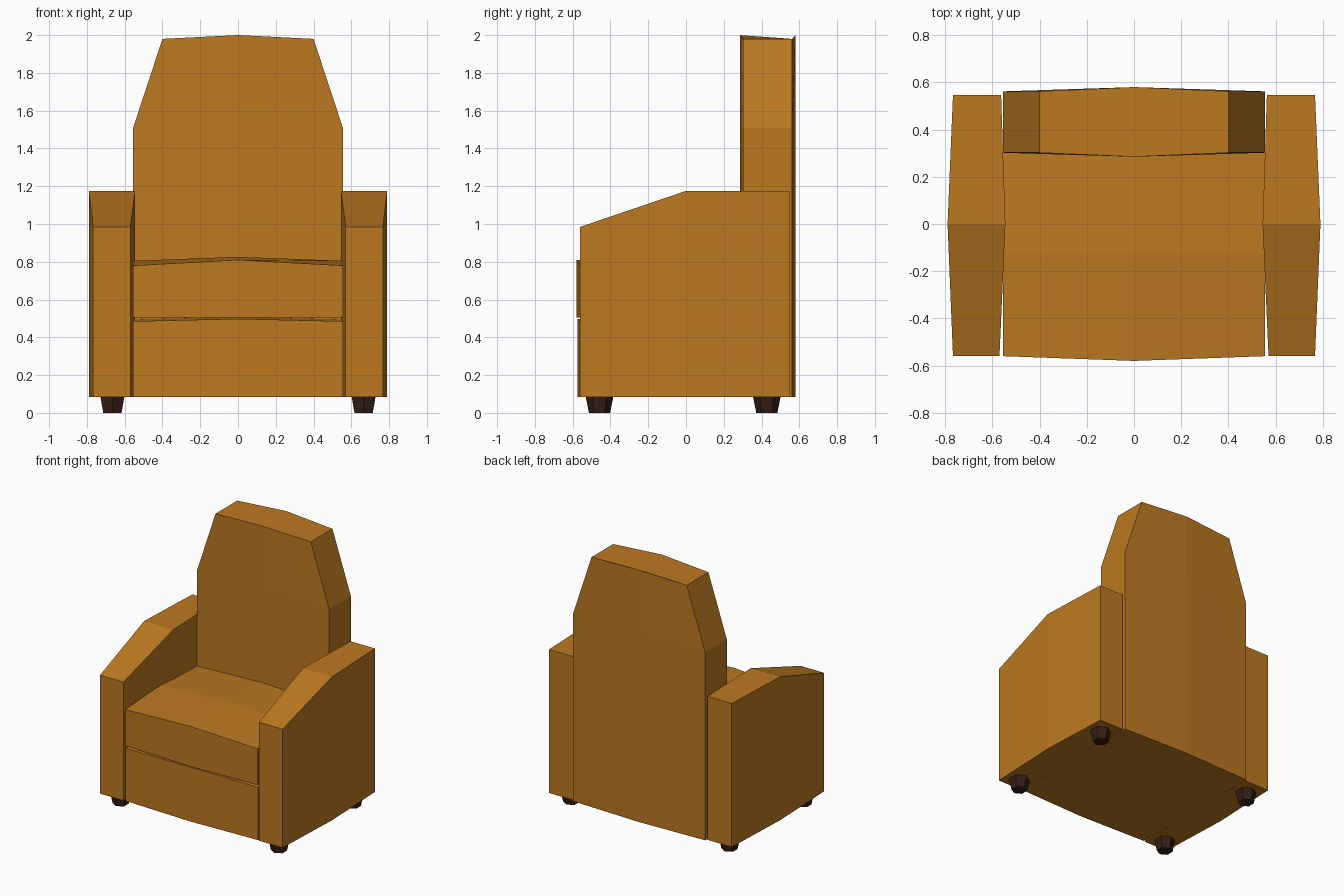
import bpy, bmesh

if "Cube" in bpy.data.objects:
    bpy.data.objects.remove(bpy.data.objects["Cube"])


def material(name, color):
    m = bpy.data.materials.new(name)
    m.diffuse_color = (*color, 1)
    m.use_nodes = True
    m.node_tree.nodes["Principled BSDF"].inputs["Base Color"].default_value = m.diffuse_color
    return m


leather = material("tan_leather", (0.5, 0.19, 0.015))
wood = material("dark_wood", (0.035, 0.014, 0.008))


def finish(name, bm, mat):
    bmesh.ops.recalc_face_normals(bm, faces=bm.faces)
    mesh = bpy.data.meshes.new(name)
    bm.to_mesh(mesh)
    bm.free()
    mesh.materials.append(mat)
    obj = bpy.data.objects.new(name, mesh)
    bpy.context.collection.objects.link(obj)
    return obj


def loft(name, rings, mat=leather):
    """Skin a list of equal-length point rings and cap both ends."""
    bm = bmesh.new()
    loops = [[bm.verts.new(p) for p in ring] for ring in rings]
    for a, b in zip(loops, loops[1:]):
        for i in range(len(a)):
            j = (i + 1) % len(a)
            bm.faces.new((a[i], a[j], b[j], b[i]))
    bm.faces.new(loops[0])
    bm.faces.new(loops[-1])
    return finish(name, bm, mat)


BOTTOM = 0.085

# Armrests: sections along y, swelling in the middle
arm = [(-0.56, 0.57, 0.767, 0.985), (0, 0.545, 0.79, 1.175), (0.547, 0.563, 0.767, 1.175)]
for side, s in (("left", -1), ("right", 1)):
    loft(side + "_armrest", [[(s * x0, y, BOTTOM), (s * x1, y, BOTTOM),
                              (s * x1, y, top), (s * x0, y, top)]
                             for y, x0, x1, top in arm])

# Backrest: sections up z, with a centre ridge and tapered top
back = [(BOTTOM, BOTTOM, 0.555), (1.51, 1.51, 0.555), (1.98, 2.0, 0.4)]
loft("backrest", [[(-w, 0.302, z), (0, 0.285, zc), (w, 0.302, z),
                   (w, 0.562, z), (0, 0.58, zc), (-w, 0.562, z)]
                  for z, zc, w in back])

# Seat cushion: sections along x, domed on top
loft("seat_cushion", [[(x, y, 0.505), (x, y, zf), (x, -0.13, zm), (x, 0.32, zf), (x, 0.32, 0.505)]
                      for x, y, zf, zm in ((-0.556, -0.56, 0.78, 0.805),
                                           (0, -0.58, 0.81, 0.826),
                                           (0.556, -0.56, 0.78, 0.805))])

# Seat base below the cushion
loft("seat_base", [[(x, y, BOTTOM), (x, y, z), (x, 0.32, z + 0.01), (x, 0.32, BOTTOM)]
                   for x, y, z in ((-0.556, -0.556, 0.485), (0, -0.575, 0.498), (0.556, -0.556, 0.485))])

# Tapered hexagonal feet
for side, x in (("left", -0.665), ("right", 0.665)):
    for end, y in (("front", -0.458), ("back", 0.428)):
        bm = bmesh.new()
        bmesh.ops.create_cone(bm, cap_ends=True, segments=6, radius1=0.056, radius2=0.074, depth=0.09)
        bmesh.ops.translate(bm, verts=bm.verts, vec=(x, y, 0.045))
        finish(f"{end}_{side}_foot", bm, wood)
